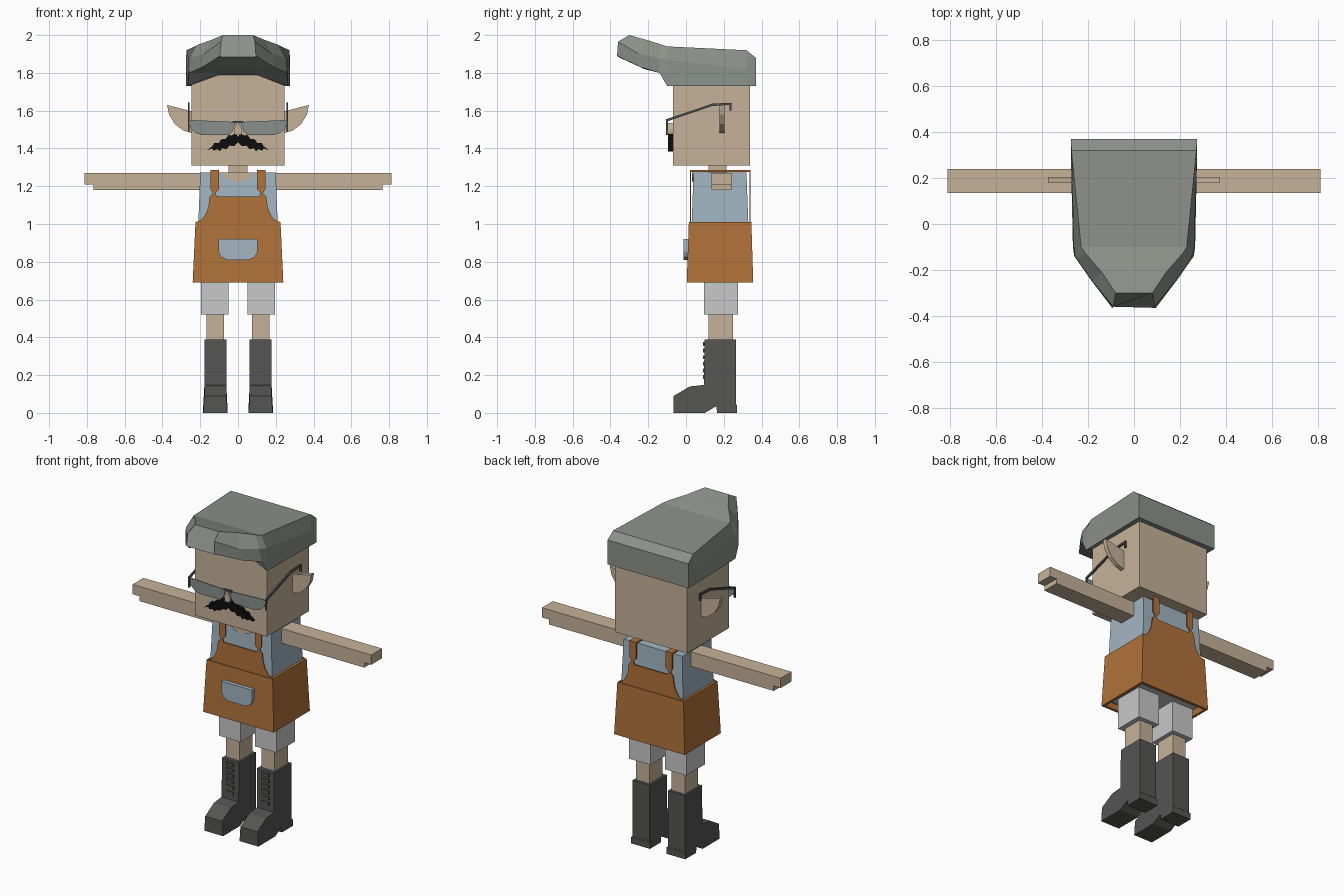
import bpy, bmesh
from mathutils import Vector

cube = bpy.data.objects.get("Cube")
if cube:
    bpy.data.objects.remove(cube, do_unlink=True)


def material(name, r, g, b):
    m = bpy.data.materials.new(name)
    m.use_nodes = True
    m.diffuse_color = (r, g, b, 1)
    bsdf = next(n for n in m.node_tree.nodes if n.type == 'BSDF_PRINCIPLED')
    bsdf.inputs["Base Color"].default_value = (r, g, b, 1)
    return m


skin = material("skin", .565, .445, .314)
hair_grey = material("hair grey", .26, .28, .25)
glass = material("lens grey", .25, .28, .27)
frame = material("frame grey", .07, .08, .085)
black = material("moustache black", .004, .004, .004)
blue = material("shirt blue", .36, .46, .53)
orange = material("apron orange", .434, .168, .042)
white = material("shorts white", .58, .58, .58)
leather = material("boot leather", .09, .09, .088)


def finish(name, bm, mat, mirror=False):
    """Turn a bmesh into a flat shaded object, optionally mirrored across x."""
    bmesh.ops.recalc_face_normals(bm, faces=bm.faces)
    mesh = bpy.data.meshes.new(name)
    bm.to_mesh(mesh)
    bm.free()
    mesh.materials.append(mat)
    ob = bpy.data.objects.new(name, mesh)
    bpy.context.collection.objects.link(ob)
    if mirror:
        ob.modifiers.new("Mirror", 'MIRROR').use_axis[0] = True
    return ob


def loft(name, rings, mat, mirror=False):
    """Join equal rings of points and cap both ends."""
    bm = bmesh.new()
    loops = [[bm.verts.new(p) for p in ring] for ring in rings]
    n = len(loops[0])
    for a, b in zip(loops, loops[1:]):
        for i in range(n):
            j = (i + 1) % n
            bm.faces.new((a[i], a[j], b[j], b[i]))
    bm.faces.new(loops[0])
    bm.faces.new(loops[-1])
    return finish(name, bm, mat, mirror)


def rect(x, y, z):
    return [(x[0], y[0], z), (x[1], y[0], z), (x[1], y[1], z), (x[0], y[1], z)]


def box(name, x, y, z, mat, mirror=False):
    return loft(name, [rect(x, y, z[0]), rect(x, y, z[1])], mat, mirror)


def front_plate(name, pts, y0, y1, mat, mirror=True):
    """Extrude an x-z outline along y."""
    return loft(name, [[(x, y, z) for x, z in pts] for y in (y0, y1)], mat, mirror)


def side_plate(name, pts, x0, x1, mat):
    """Extrude a y-z outline along x, on both sides."""
    return loft(name, [[(x, y, z) for y, z in pts] for x in (x0, x1)], mat, True)


def symmetric(half):
    """Complete an outline given from its top right round to its bottom right."""
    return half + [(-x, z) for x, z in reversed(half)]


# Head and neck
box("head", (-.245, .245), (-.07, .34), (1.31, 1.8), skin)
box("neck", (-.05, .05), (.12, .215), (1.2, 1.31), skin)
front_plate("ears", [(.24, 1.595), (.375, 1.63), (.365, 1.58), (.335, 1.53),
                     (.29, 1.495), (.24, 1.48)], .178, .204, skin)

# Swept hair: each station gives inner bottom, outer bottom, side ridge and top
stations = [
    [(.1, .37, 1.73), (.275, .37, 1.73), (.275, .37, 1.8), (.275, .37, 1.88)],
    [(.1, .32, 1.73), (.275, .32, 1.73), (.275, .32, 1.82), (.272, .32, 1.92)],
    [(.1, -.07, 1.79), (.266, -.1, 1.73), (.262, -.1, 1.87), (.23, -.1, 1.94)],
    [(.1, -.14, 1.8), (.26, -.14, 1.8), (.25, -.15, 1.88), (.21, -.13, 1.95)],
    [(.1, -.22, 1.82), (.19, -.24, 1.83), (.18, -.25, 1.9), (.14, -.21, 1.975)],
    [(.09, -.36, 1.885), (.095, -.365, 1.89), (.09, -.36, 1.965), (.08, -.3, 2)],
]
loft("hair", [s + [(-x, y, z) for x, y, z in reversed(s)] for s in stations], hair_grey)

# Glasses
front_plate("lenses", [(.012, 1.54), (.24, 1.55), (.262, 1.545), (.25, 1.505),
                       (.22, 1.48), (.18, 1.47), (.05, 1.472), (.03, 1.49)],
            -.103, -.097, glass)
front_plate("bridge", symmetric([(.03, 1.545), (.03, 1.535)]), -.105, -.096, frame, False)
side_plate("temples", [(-.105, 1.555), (.14, 1.637), (.24, 1.642), (.24, 1.6), (.23, 1.6),
                       (.23, 1.63), (.14, 1.625), (-.095, 1.545), (-.097, 1.49), (-.105, 1.49)],
           .256, .266, frame)

# Nose and moustache
front_plate("nose", symmetric([(.006, 1.535), (.02, 1.5), (.016, 1.47)]),
            -.106, -.06, skin, False)
front_plate("moustache", [(0, 1.46), (.012, 1.48), (.035, 1.468), (.05, 1.472), (.065, 1.45),
                          (.09, 1.448), (.1, 1.43), (.125, 1.43), (.135, 1.412),
                          (.165, 1.39), (.135, 1.4), (.13, 1.388), (.11, 1.396),
                          (.095, 1.385), (.085, 1.4), (.06, 1.397), (.045, 1.415),
                          (.02, 1.413), (0, 1.432)], -.095, -.068, black)

# Shirt with a round neckline
loft("shirt", [rect((-.21, .21), (.03, .33), .72), rect((-.21, .21), (.03, .33), 1),
               rect((-.2, .2), (.04, .32), 1.272)], blue)
front_plate("neckline", symmetric([(.08, 1.273), (.07, 1.25), (.045, 1.232), (.02, 1.226)]),
            .032, .04, skin, False)

# Arms, stepped at the finger ends
front_plate("arms", [(.19, 1.27), (.812, 1.27), (.812, 1.21), (.765, 1.21),
                     (.765, 1.18), (.19, 1.18)], .135, .24, skin)

# Apron: open skirt, flat bibs front and back, straps over the shoulders
loft("apron_skirt", [rect((-.215, .215), (.03, .33), .74),
                     rect((-.225, .225), (.02, .34), .69),
                     rect((-.24, .24), (.004, .356), .69),
                     rect((-.225, .225), (.015, .346), 1.01)], orange)
bib = symmetric([(.11, 1.145), (.15, 1.145), (.157, 1.09), (.17, 1.055),
                 (.19, 1.025), (.225, 1.01)])
strap = [(.1, 1.285), (.145, 1.285), (.145, 1.185), (.132, 1.165), (.15, 1.14),
         (.11, 1.14), (.12, 1.165), (.1, 1.185)]
for side, y in (("front", .02), ("back", .335)):
    front_plate(side + "_bib", bib, y, y + .006, orange, False)
    front_plate(side + "_straps", strap, y, y + .006, orange)
box("shoulder_straps", (.1, .145), (.02, .341), (1.276, 1.285), orange, True)
front_plate("pocket", symmetric([(.104, .92), (.104, .855), (.09, .825), (.055, .81)]),
            -.012, .02, blue, False)

# Shorts and legs
box("shorts_seat", (-.2, .2), (.05, .31), (.71, .75), white)
box("shorts_legs", (.05, .195), (.095, .275), (.52, .73), white, True)
box("legs", (.075, .166), (.12, .248), (.36, .54), skin, True)

# Boots with a wider sole
boot = side_plate("boots", [(.265, .388), (.265, .045), (.27, .04), (.27, 0), (.165, 0),
                            (.16, .035), (.1, 0), (-.065, 0), (-.065, .09), (.02, .14),
                            (.095, .148), (.098, .388)], .062, .178, leather)
for v in boot.data.vertices:
    if v.co.z < .043:
        v.co.x += .006 if v.co.x > .12 else -.006
for i in range(6):
    z = .18 + i * .035
    box("boot_lace", (.096, .146), (.09, .11), (z, z + .02), leather, True)
